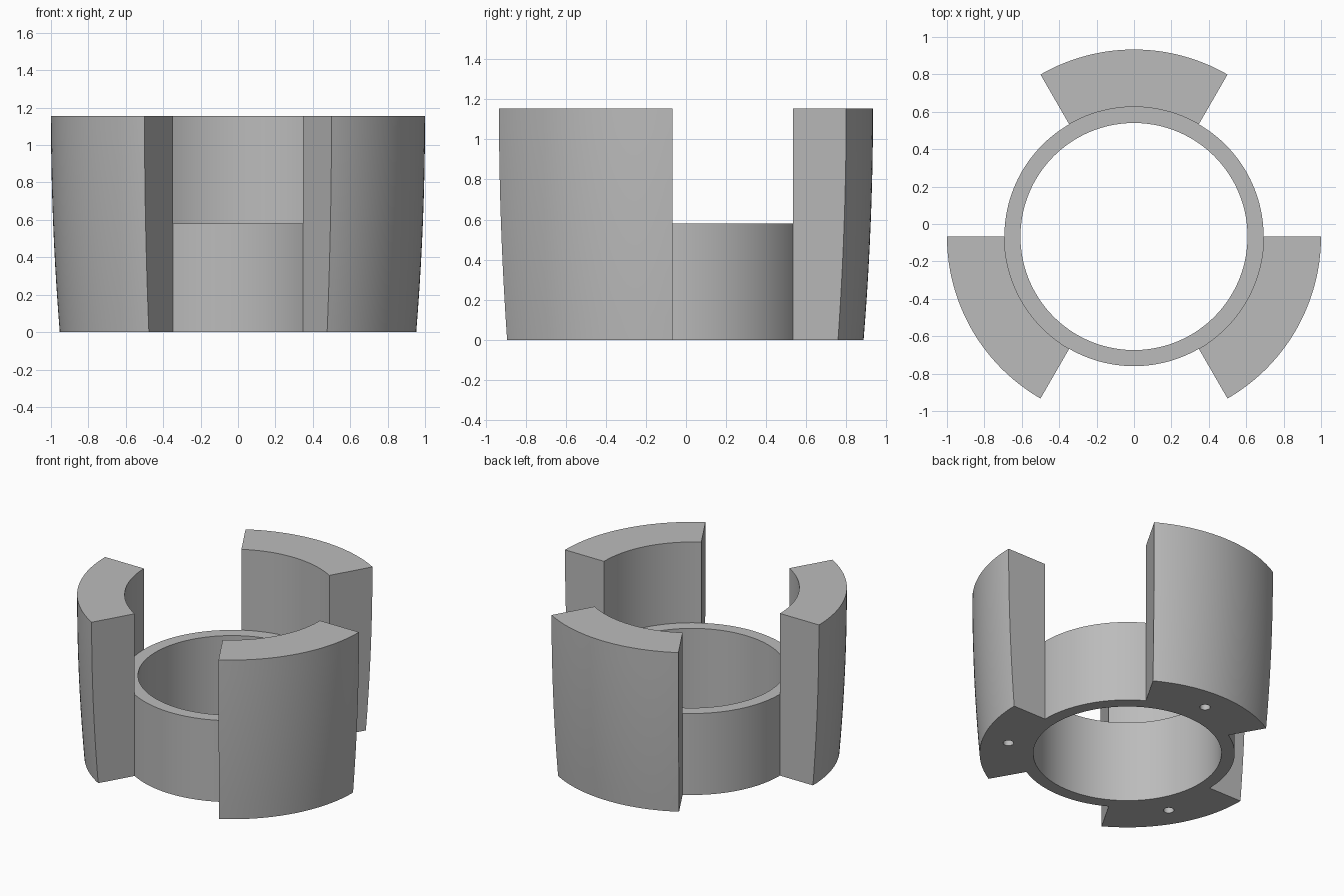
import bpy, bmesh
from math import radians, sin, cos
from mathutils import Matrix

if "Cube" in bpy.data.objects:
    bpy.data.objects.remove(bpy.data.objects["Cube"])

CENTRE_Y = -0.067
HEIGHT, RING_HEIGHT = 1.155, 0.58
BORE, RING, BASE, TOP = 0.607, 0.693, 0.953, 1.0
STEPS = 30
HOLE_ANGLES = (90, 210, 330)

grey = bpy.data.materials.new("plain grey")
grey.use_nodes = True
colour = (0.5, 0.5, 0.5, 1)
grey.diffuse_color = colour
grey.node_tree.nodes["Principled BSDF"].inputs["Base Color"].default_value = colour


def bulge():
    """Outer wall of a jaw: curves gently in towards the bottom."""
    n = 10
    return [(TOP - (TOP - BASE) * (1 - i / n) ** 2, HEIGHT * i / n) for i in range(n + 1)]


jaw_wall = [(RING, 0)] + bulge() + [(RING, HEIGHT), (RING, RING_HEIGHT)]
jaw_section = [(BORE, 0)] + jaw_wall + [(BORE, RING_HEIGHT)]
ring_section = [(BORE, 0), (RING, 0), (RING, RING_HEIGHT), (BORE, RING_HEIGHT)]


def place(bm, section, degrees):
    a = radians(degrees)
    return [bm.verts.new((r * cos(a), r * sin(a) + CENTRE_Y, z)) for r, z in section]


def sweep(bm, section, start, end):
    """Turn a closed section about the axis, leaving the ends open."""
    loops = [place(bm, section, start + (end - start) * i / STEPS) for i in range(STEPS + 1)]
    for a, b in zip(loops, loops[1:]):
        for i in range(len(section)):
            j = (i + 1) % len(section)
            bm.faces.new((a[i], a[j], b[j], b[i]))


# Ring with three tall jaws, one every 120 degrees
bm = bmesh.new()
for mid in HOLE_ANGLES:
    sweep(bm, jaw_section, mid - 30, mid + 30)
    sweep(bm, ring_section, mid + 30, mid + 90)
    for side in (-30, 30):
        bm.faces.new(place(bm, jaw_wall, mid + side))
bmesh.ops.remove_doubles(bm, verts=bm.verts, dist=0.0001)
bmesh.ops.recalc_face_normals(bm, faces=bm.faces)
mesh = bpy.data.meshes.new("ring_with_jaws")
bm.to_mesh(mesh)
bm.free()
mesh.materials.append(grey)
body = bpy.data.objects.new("ring_with_jaws", mesh)
bpy.context.collection.objects.link(body)

# Blind hole in the underside of each jaw
bm = bmesh.new()
for mid in HOLE_ANGLES:
    a = radians(mid)
    spot = Matrix.Translation((0.78 * cos(a), 0.78 * sin(a) + CENTRE_Y, 0))
    bmesh.ops.create_cone(bm, cap_ends=True, segments=24, radius1=0.034,
                          radius2=0.034, depth=0.5, matrix=spot)
cut_mesh = bpy.data.meshes.new("hole_cutter")
bm.to_mesh(cut_mesh)
bm.free()
cut_mesh.materials.append(grey)
cutter = bpy.data.objects.new("hole_cutter", cut_mesh)
cutter.hide_render = True
bpy.context.collection.objects.link(cutter)

bpy.ops.object.select_all(action="DESELECT")
body.select_set(True)
bpy.context.view_layer.objects.active = body
holes = body.modifiers.new("holes", "BOOLEAN")
holes.operation = "DIFFERENCE"
holes.solver = "EXACT"
holes.object = cutter
bpy.ops.object.modifier_apply(modifier=holes.name)
bpy.data.objects.remove(cutter)
bpy.ops.object.shade_smooth_by_angle(angle=radians(30))
